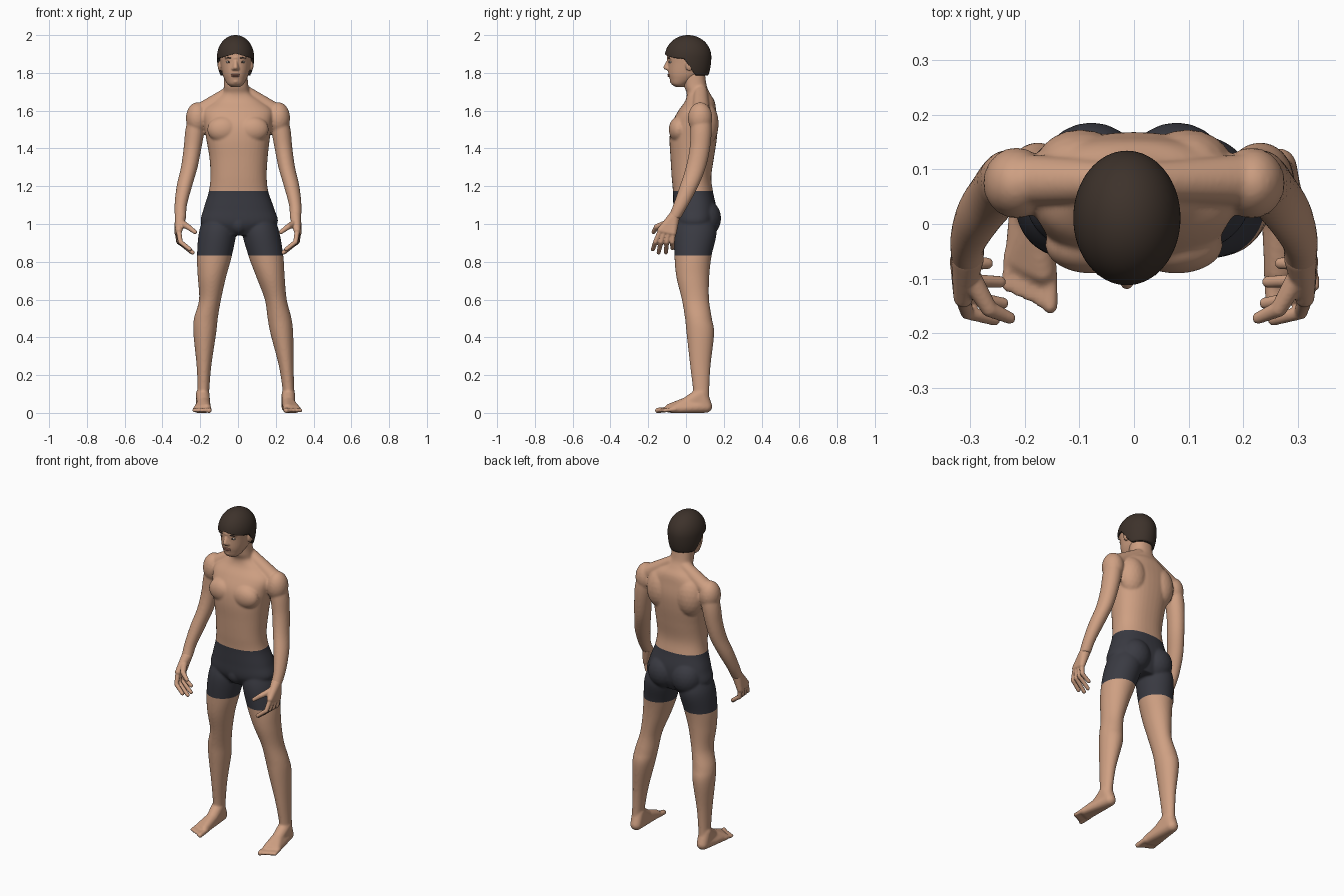
import bpy
import bmesh
from math import cos, sin, tau, copysign
from mathutils import Vector

default_cube = bpy.data.objects.get("Cube")
if default_cube:
    bpy.data.objects.remove(default_cube, do_unlink=True)


def make_material(name, red, green, blue):
    material = bpy.data.materials.new(name)
    material.use_nodes = True
    color = (red, green, blue, 1)
    material.diffuse_color = color
    material.node_tree.nodes["Principled BSDF"].inputs["Base Color"].default_value = color
    return material


skin = make_material("skin", 0.62, 0.35, 0.225)
shorts_cloth = make_material("charcoal cloth", 0.042, 0.043, 0.055)
hair_brown = make_material("dark brown hair", 0.047, 0.032, 0.024)
eye_white = make_material("eye white", 0.6, 0.55, 0.5)
lip_color = make_material("lips", 0.45, 0.2, 0.14)

# Unit sphere directions shared by every rounded part
sphere_mesh = bmesh.new()
bmesh.ops.create_icosphere(sphere_mesh, subdivisions=3, radius=1)
directions = [v.co.copy() for v in sphere_mesh.verts]
sphere_mesh.free()


def hull(bm, *balls):
    """Rounded solid stretched around balls given as (centre, radius or radii)."""
    points = []
    for center, radius in balls:
        radii = Vector(radius) if isinstance(radius, tuple) else Vector((radius,) * 3)
        points += [bm.verts.new(Vector(center) + d * radii) for d in directions]
    result = bmesh.ops.convex_hull(bm, input=points)
    spare = {g for g in result["geom_interior"] + result["geom_unused"]
             if isinstance(g, bmesh.types.BMVert)}
    bmesh.ops.delete(bm, geom=list(spare), context="VERTS")


def chain(bm, *balls):
    """Rounded segments joining consecutive balls."""
    for first, second in zip(balls, balls[1:]):
        hull(bm, first, second)


def spline(a, b, c, d, t):
    return b + t / 2 * (c - a + t * (2 * a - 5 * b + 4 * c - d + t * (3 * (b - c) + d - a)))


def loft(bm, sections, power=2, steps=6, sides=40):
    """Smooth column through (z, x, y, half width, half depth) sections."""
    rows = [sections[0], *sections, sections[-1]]
    smooth = []
    for quad in zip(rows, rows[1:], rows[2:], rows[3:]):
        for step in range(steps):
            smooth.append([spline(*values, step / steps) for values in zip(*quad)])
    smooth.append(sections[-1])

    def round_off(value):
        return copysign(abs(value) ** (2 / power), value)

    rings = []
    for z, x, y, width, depth in smooth:
        angles = [tau * i / sides for i in range(sides)]
        rings.append([bm.verts.new((x + width * round_off(cos(a)),
                                    y + depth * round_off(sin(a)), z)) for a in angles])
    for low, high in zip(rings, rings[1:]):
        for i in range(sides):
            j = (i + 1) % sides
            bm.faces.new((low[i], low[j], high[j], high[i]))
    bm.faces.new(rings[0][::-1])
    bm.faces.new(rings[-1])


def finish(bm, name, material, voxel=None, relax=0):
    """Turn the parts into one smooth object, fused when a voxel size is given."""
    bmesh.ops.recalc_face_normals(bm, faces=bm.faces)
    mesh = bpy.data.meshes.new(name)
    bm.to_mesh(mesh)
    bm.free()
    obj = bpy.data.objects.new(name, mesh)
    bpy.context.collection.objects.link(obj)
    if voxel:
        remesh = obj.modifiers.new("fuse", "REMESH")
        remesh.mode = "VOXEL"
        remesh.voxel_size = voxel
        soften = obj.modifiers.new("soften", "SMOOTH")
        soften.iterations = relax
        graph = bpy.context.evaluated_depsgraph_get()
        fused = bpy.data.meshes.new_from_object(obj.evaluated_get(graph))
        obj.modifiers.clear()
        obj.data = fused
    obj.data.materials.clear()
    obj.data.materials.append(material)
    obj.data.shade_smooth()
    return obj


# Torso and neck
body = bmesh.new()
loft(body, [
    (0.94, 0.005, 0.05, 0.1, 0.08), (1, 0.007, 0.047, 0.2, 0.11),
    (1.08, 0.005, 0.047, 0.187, 0.114), (1.17, 0.003, 0.037, 0.158, 0.106),
    (1.25, 0.003, 0.029, 0.149, 0.105), (1.35, 0.003, 0.033, 0.154, 0.115),
    (1.45, 0, 0.038, 0.168, 0.125), (1.53, 0, 0.046, 0.18, 0.122),
    (1.6, 0, 0.06, 0.185, 0.1), (1.65, 0, 0.073, 0.13, 0.078),
    (1.69, -0.006, 0.066, 0.076, 0.062), (1.73, -0.01, 0.05, 0.065, 0.06),
    (1.8, -0.012, 0.04, 0.062, 0.06)], power=2.3)
hull(body, ((0.003, -0.015, 1), (0.05, 0.055, 0.06)))

for side in (-1, 1):
    # Muscle masses over the torso
    hull(body, ((side * 0.078, -0.038, 1.5), (0.085, 0.053, 0.07)))
    hull(body, ((side * 0.098, 0.1, 1.53), (0.085, 0.073, 0.12)))
    hull(body, ((side * 0.078, 0.1, 1.03), (0.092, 0.086, 0.1)))
    hull(body, ((side * 0.035, 0.078, 1.7), 0.036), ((side * 0.2, 0.08, 1.59), 0.048))
    hull(body, ((side * 0.215, 0.075, 1.56), (0.061, 0.065, 0.085)))
    # Arm
    loft(body, [
        (1.03, side * 0.304, -0.063, 0.03, 0.034), (1.1, side * 0.303, -0.028, 0.033, 0.04),
        (1.2, side * 0.284, 0.016, 0.041, 0.049), (1.3, side * 0.258, 0.052, 0.044, 0.053),
        (1.4, side * 0.241, 0.073, 0.047, 0.054), (1.5, side * 0.227, 0.08, 0.051, 0.056),
        (1.6, side * 0.21, 0.078, 0.045, 0.05)])

# Legs: height, right centre, left centre, depth centre, half width, half depth
leg_sections = [
    (0.04, -0.186, 0.27, 0.082, 0.031, 0.043), (0.12, -0.183, 0.267, 0.08, 0.031, 0.043),
    (0.25, -0.18, 0.255, 0.076, 0.039, 0.054), (0.42, -0.176, 0.232, 0.076, 0.06, 0.073),
    (0.5, -0.17, 0.22, 0.066, 0.063, 0.071), (0.6, -0.148, 0.2, 0.05, 0.058, 0.072),
    (0.72, -0.138, 0.172, 0.036, 0.075, 0.087), (0.83, -0.125, 0.148, 0.037, 0.092, 0.098),
    (0.96, -0.108, 0.12, 0.05, 0.098, 0.112), (1.06, -0.1, 0.11, 0.05, 0.07, 0.08)]
for side, heel_x, lean in ((-1, -0.187, 0), (1, 0.264, 0.1)):
    loft(body, [(z, left if side > 0 else right, y, width, depth)
                for z, right, left, y, width, depth in leg_sections])

    # Foot, laid out by outward offset, distance ahead of the heel and height
    def spot(out, ahead, z):
        return (heel_x + side * out + lean * ahead, 0.105 - ahead, z)

    heel = (spot(0, 0, 0.034), 0.034)
    instep = (spot(-0.006, 0.1, 0.05), 0.034)
    hull(body, heel, instep, (spot(0, 0.025, 0.1), 0.036))
    hull(body, heel, instep, (spot(-0.02, 0.19, 0.025), 0.025), (spot(0.03, 0.17, 0.02), 0.02))
    for toe in range(5):
        out = -0.032 + 0.0185 * toe
        size = 0.015 if toe == 0 else 0.011
        chain(body, (spot(out, 0.185 - 0.006 * toe, 0.02), size),
              (spot(out * 1.05, 0.255 - 0.009 * toe, 0.013), size))

figure = finish(body, "body", skin, voxel=0.0065, relax=5)

# Shorts: cut clean hems into the body and colour the band between them
hem, waist = 0.832, 1.175
figure.data.materials.append(shorts_cloth)
cut = bmesh.new()
cut.from_mesh(figure.data)
for level in (hem, waist):
    bmesh.ops.bisect_plane(cut, geom=cut.verts[:] + cut.edges[:] + cut.faces[:],
                           plane_co=(0, 0, level), plane_no=(0, 0, 1))
for face in cut.faces:
    middle = face.calc_center_median()
    clear_of_arms = middle.z < 1 or abs(middle.x) < 0.235
    face.material_index = int(hem < middle.z < waist and clear_of_arms)
    face.smooth = True
cut.to_mesh(figure.data)
cut.free()

# Hands with curled fingers
fingertips = [(0.255, -0.175, 0.866), (0.24, -0.145, 0.849),
              (0.245, -0.106, 0.85), (0.268, -0.072, 0.872)]
for side, label in ((-1, "right"), (1, "left")):
    hand = bmesh.new()

    def at(x, y, z):
        return (side * x, y, z)

    wrist = (at(0.304, -0.062, 1.04), 0.03)
    hull(hand, wrist, (at(0.312, -0.135, 0.967), 0.018), (at(0.32, -0.067, 0.953), 0.017))
    for i, tip in enumerate(fingertips):
        t = i / 3
        chain(hand, (at(0.313 + 0.008 * t, -0.137 + 0.07 * t, 0.96), 0.014),
              (at(0.305 + 0.01 * t, -0.162 + 0.09 * t, 0.905), 0.0125), (at(*tip), 0.011))
    chain(hand, (at(0.3, -0.095, 1.005), 0.02), (at(0.265, -0.155, 0.985), 0.015),
          (at(0.227, -0.172, 0.957), 0.011))
    finish(hand, label + "_hand", skin, voxel=0.004, relax=3)

# Head with nose, brow and ears
center = -0.013
head = bmesh.new()
loft(head, [(z, center, y, width, depth) for z, y, width, depth in (
    (1.724, -0.03, 0.02, 0.02), (1.74, -0.033, 0.042, 0.043), (1.77, -0.013, 0.06, 0.074),
    (1.8, 0.001, 0.071, 0.095), (1.85, 0.008, 0.08, 0.104), (1.89, 0.01, 0.085, 0.109),
    (1.93, 0.012, 0.08, 0.104), (1.97, 0.014, 0.052, 0.07))], power=2.15)
hull(head, ((center, -0.06, 1.757), (0.024, 0.026, 0.02)))
hull(head, ((center, -0.092, 1.865), 0.009), ((center, -0.109, 1.829), 0.011),
     ((center - 0.012, -0.096, 1.822), 0.009), ((center + 0.012, -0.096, 1.822), 0.009))
for side in (-1, 1):
    hull(head, ((center, -0.09, 1.88), 0.012), ((center + side * 0.045, -0.075, 1.88), 0.013))
    hull(head, ((center + side * 0.083, 0.018, 1.842), (0.012, 0.022, 0.032)))
finish(head, "head", skin, voxel=0.004, relax=3)

# Eyes, eyebrows and lips
for side, label in ((-1, "right"), (1, "left")):
    x = center + side * 0.036
    for part, material, place, radii in (
            ("eye", eye_white, (x, -0.078, 1.857), (0.014, 0.012, 0.007)),
            ("iris", hair_brown, (x, -0.086, 1.857), (0.006, 0.006, 0.006)),
            ("eyebrow", hair_brown, (x, -0.089, 1.879), (0.02, 0.008, 0.004))):
        detail = bmesh.new()
        hull(detail, (place, radii))
        finish(detail, label + "_" + part, material)
lips = bmesh.new()
for z in (1.783, 1.791):
    hull(lips, ((center, -0.089, z), (0.024, 0.009, 0.005)))
finish(lips, "lips", lip_color)

# Hair cap, trimmed along a hairline that drops behind the ears
hair = bmesh.new()
bmesh.ops.create_uvsphere(hair, u_segments=64, v_segments=48, radius=1)
for vert in hair.verts:
    height = 0.115 if vert.co.z > 0 else 0.2
    vert.co = Vector((center, 0.011, 1.885)) + vert.co * Vector((0.098, 0.123, height))
    drop = min(max((vert.co.y + 0.01) / 0.06, 0), 1)
    front_line = 1.903 - 0.3 * abs(vert.co.x - center)
    vert.co.z = max(vert.co.z, front_line + drop * (1.787 - front_line))
finish(hair, "hair", hair_brown)
